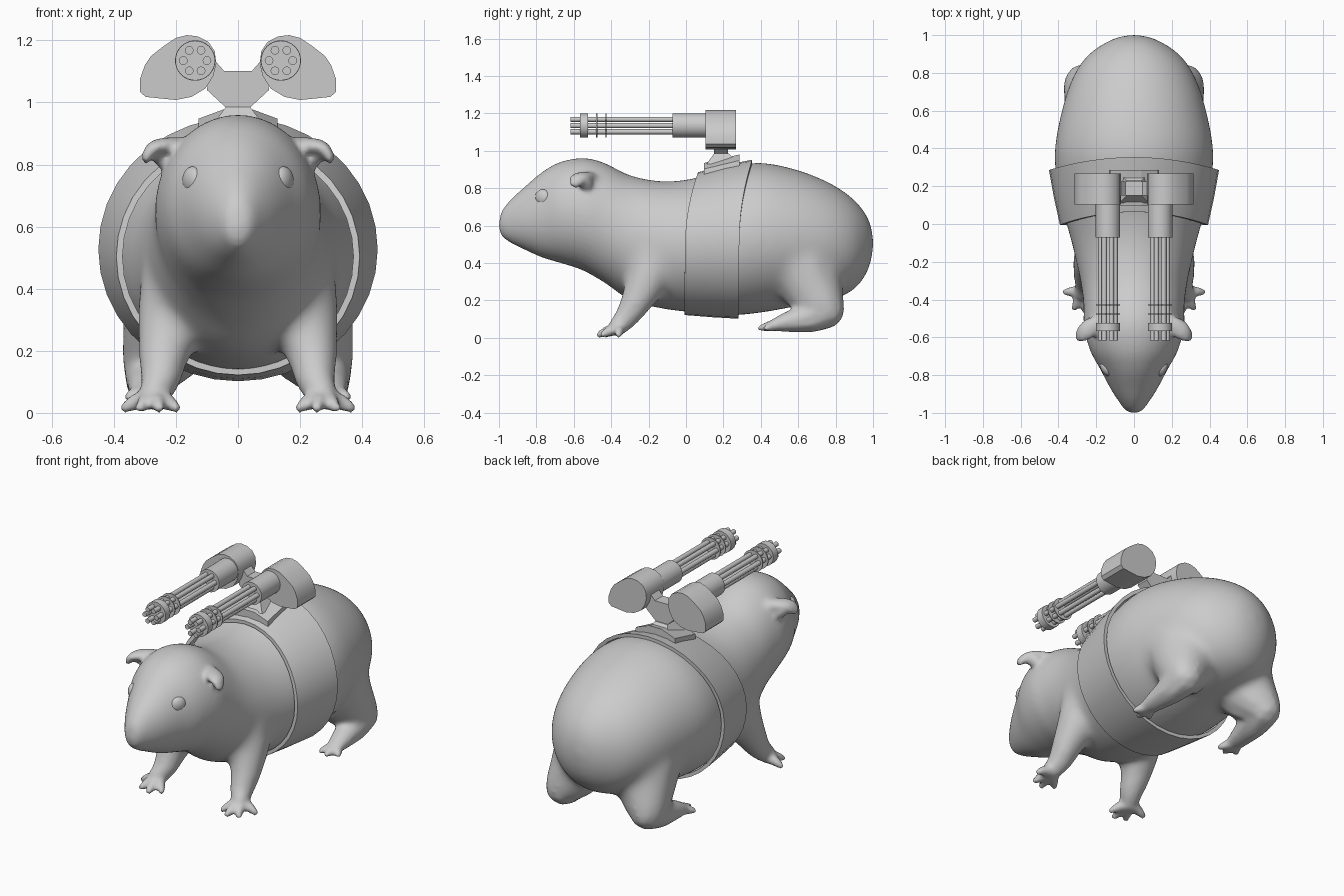
import bpy, bmesh
from math import sin, cos, pi
from mathutils import Vector, Matrix

if "Cube" in bpy.data.objects:
    bpy.data.objects.remove(bpy.data.objects["Cube"])


def make(name, bm, angle=30):
    bmesh.ops.recalc_face_normals(bm, faces=bm.faces)
    me = bpy.data.meshes.new(name)
    bm.to_mesh(me)
    bm.free()
    ob = bpy.data.objects.new(name, me)
    bpy.context.collection.objects.link(ob)
    bpy.ops.object.select_all(action='DESELECT')
    bpy.context.view_layer.objects.active = ob
    ob.select_set(True)
    bpy.ops.object.shade_smooth_by_angle(angle=angle * pi / 180)
    return ob


def spline(rows, steps):
    """Catmull-Rom interpolation of rows of numbers."""
    rows = [rows[0]] + list(rows) + [rows[-1]]
    out = []
    for a, b, c, d in zip(rows, rows[1:], rows[2:], rows[3:]):
        for k in range(steps):
            t = k / steps
            out.append([q + .5 * t * (r - p + t * (2*p - 5*q + 4*r - s + t * (3*(q - r) + s - p)))
                        for p, q, r, s in zip(a, b, c, d)])
    return out + [list(rows[-1])]


def bridge(bm, r1, r2):
    n = len(r1)
    for i in range(n):
        bm.faces.new((r1[i], r1[(i+1) % n], r2[(i+1) % n], r2[i]))


def limb(bm, pts, steps=6):
    """Mirrored chain of overlapping ellipsoids: x, y, z, rx, ry, rz."""
    for x, y, z, a, b, c in spline(pts, steps):
        for s in (-1, 1):
            bmesh.ops.create_icosphere(bm, subdivisions=2, radius=1,
                matrix=Matrix.Translation((s*x, y, z)) @ Matrix.Diagonal((a, b, c, 1)))


def round_limb(bm, pts, steps=6):
    limb(bm, [(x, y, z, r, r, r) for x, y, z, r in pts], steps)


def prism(bm, outline, y0, y1):
    a = [bm.verts.new((x, y0, z)) for x, z in outline]
    b = [bm.verts.new((x, y1, z)) for x, z in outline]
    bridge(bm, a, b)
    bm.faces.new(a)
    bm.faces.new(b)


def cyl(bm, x, z, r, y0, y1, n=24):
    prism(bm, [(x + r*cos(2*pi*i/n), z + r*sin(2*pi*i/n)) for i in range(n)], y0, y1)


# Body: sections of y, top, bottom, half width
sections = [(-1, .61, .59, .012), (-.985, .675, .545, .045), (-.94, .735, .51, .08),
            (-.87, .80, .475, .125), (-.77, .885, .43, .178), (-.67, .94, .4, .232),
            (-.55, .96, .36, .264), (-.43, .935, .29, .268), (-.3, .87, .2, .285),
            (-.12, .837, .155, .325), (.05, .855, .135, .372), (.22, .91, .12, .41),
            (.4, .937, .135, .42), (.6, .897, .17, .383), (.77, .828, .2, .328),
            (.89, .748, .25, .25), (.965, .66, .34, .145), (.995, .58, .43, .07), (1.002, .52, .49, .012)]
bm = bmesh.new()
rings = []
for y, top, bot, w in spline(sections, 4):
    zc, h = (top + bot) / 2, (top - bot) / 2
    rings.append([bm.verts.new((w*cos(2*pi*i/48), y, zc + h*sin(2*pi*i/48))) for i in range(48)])
for a, b in zip(rings, rings[1:]):
    bridge(bm, a, b)
bm.faces.new(rings[0])
bm.faces.new(rings[-1])
bmesh.ops.recalc_face_normals(bm, faces=bm.faces)

# Front legs, paws and toes
round_limb(bm, [(.165, -.18, .46, .15), (.205, -.2, .33, .125), (.238, -.265, .2, .088),
                (.25, -.32, .11, .064), (.27, -.365, .06, .05)])
for x, y in [(.2, -.425), (.255, -.465), (.315, -.445), (.365, -.36)]:
    round_limb(bm, [(.27, -.355, .05, .036), (.27 + (x-.27)*.6, -.355 + (y+.355)*.6, .036, .028),
                    (x, y, .016, .018)])
# Hind thighs, feet and toes
round_limb(bm, [(.18, .62, .4, .2), (.21, .67, .28, .17), (.255, .725, .19, .125)])
limb(bm, [(.272, .74, .155, .1, .11, .11), (.285, .66, .11, .08, .11, .082),
          (.295, .55, .085, .062, .07, .055), (.3, .48, .07, .052, .04, .034)])
for x, y in [(.25, .42), (.3, .4), (.35, .43)]:
    round_limb(bm, [(.3, .5, .07, .03), ((x+.3)/2, (y+.49)/2, .062, .028), (x, y, .052, .018)])
# Drooping ears
limb(bm, [(.18, -.52, .85, .05, .05, .04), (.235, -.555, .86, .035, .055, .028),
          (.275, -.575, .85, .022, .05, .026), (.295, -.59, .825, .016, .035, .024)])
limb(bm, [(.235, -.53, .82, .03, .035, .04), (.26, -.55, .835, .025, .04, .03)])
body = make("animal_body", bm)
m = body.modifiers.new("Fuse", 'REMESH')
m.mode, m.voxel_size, m.use_smooth_shade = 'VOXEL', .011, True
bpy.ops.object.modifier_apply(modifier="Fuse")

# Blend the shoulders and hips strongly, the paws and ears lightly
group = body.vertex_groups.new(name="blend")
for v in body.data.vertices:
    x, y, z = v.co
    weight = min(1, max(0, (z - .12) / .12)) * min(1, max(0, (y + .5) / .1))
    if weight > 0:
        group.add([v.index], weight, 'REPLACE')
m = body.modifiers.new("Blend", 'SMOOTH')
m.factor, m.iterations, m.vertex_group = .5, 90, "blend"
m = body.modifiers.new("Soften", 'SMOOTH')
m.factor, m.iterations = .5, 6

# Eyes
bm = bmesh.new()
for s in (-1, 1):
    bmesh.ops.create_uvsphere(bm, u_segments=20, v_segments=12, radius=1,
        matrix=Matrix.Translation((s*.146, -.765, .75)) @ Matrix.Rotation(s*1.05, 4, 'Z')
        @ Matrix.Diagonal((.046, .028, .044, 1)))
make("eyes", bm)

# Strap around the belly: rings of y, half width, bottom, top
bm = bmesh.new()
rings = []
for y, w, b, t in [(0, .392, .122, .885), (.15, .425, .11, .925), (.29, .45, .102, .952),
                   (.29, .43, .122, .932), (.15, .405, .13, .905), (0, .372, .142, .865)]:
    ring = []
    for i in range(36):
        u = sin(2*pi*i/36)
        ring.append(bm.verts.new((w*cos(2*pi*i/36), y - .005 + (.065*u*u if u > 0 else 0) + .004*u,
                                  (t+b)/2 + (t-b)/2*u)))
    rings.append(ring)
for a, b in zip(rings, rings[1:] + rings[:1]):
    bridge(bm, a, b)
make("belly_strap", bm)

# Mount: sloped saddle plate and forked bracket
bm = bmesh.new()
prism(bm, [(-.13, .91), (-.127, .948), (-.04, .98), (.04, .98), (.127, .948), (.13, .91), (0, .94)],
      .095, .285)
for v in bm.verts:
    v.co.z += (v.co.y - .285) * .24
make("saddle_plate", bm, 15)
bm = bmesh.new()
prism(bm, [(-.08, .93), (-.04, .985), (.04, .985), (.08, .93)], .11, .28)
for v in bm.verts:
    if v.co.z > .95:
        v.co.y = .15 if v.co.y < .2 else .23
prism(bm, [(-.035, .98), (-.1, 1.04), (-.09, 1.13), (-.07, 1.13), (-.045, 1.102), (.045, 1.102),
           (.07, 1.13), (.09, 1.13), (.1, 1.04), (.035, .98)], .15, .225)
make("gun_bracket", bm, 15)

# Twin rotary guns
housing = [(.07, 1.125), (.075, 1.165), (.095, 1.195), (.13, 1.213), (.165, 1.217), (.2, 1.208),
           (.235, 1.185), (.28, 1.15), (.3, 1.12), (.316, 1.075), (.316, 1.035), (.298, 1.018),
           (.25, 1.013), (.2, 1.008), (.15, 1.018), (.105, 1.045), (.08, 1.085)]
for s, side in ((-1, "left"), (1, "right")):
    gx, gz = s * .138, 1.135
    bm = bmesh.new()
    prism(bm, [(s*x, z) for x, z in housing], .103, .268)
    make(side + "_gun_housing", bm)
    bm = bmesh.new()
    cyl(bm, gx, gz, .065, -.072, .11, 32)
    make(side + "_gun_sleeve", bm)
    bm = bmesh.new()
    for i in range(6):
        cyl(bm, gx + .038*cos(i*pi/3), gz + .038*sin(i*pi/3), .014, -.617, -.06, 12)
    make(side + "_gun_barrels", bm, 40)
    bm = bmesh.new()
    cyl(bm, gx, gz, .064, -.567, -.523, 32)
    for y in (-.477, -.428):
        cyl(bm, gx, gz, .063, y - .003, y + .003, 32)
    make(side + "_barrel_clamps", bm)
